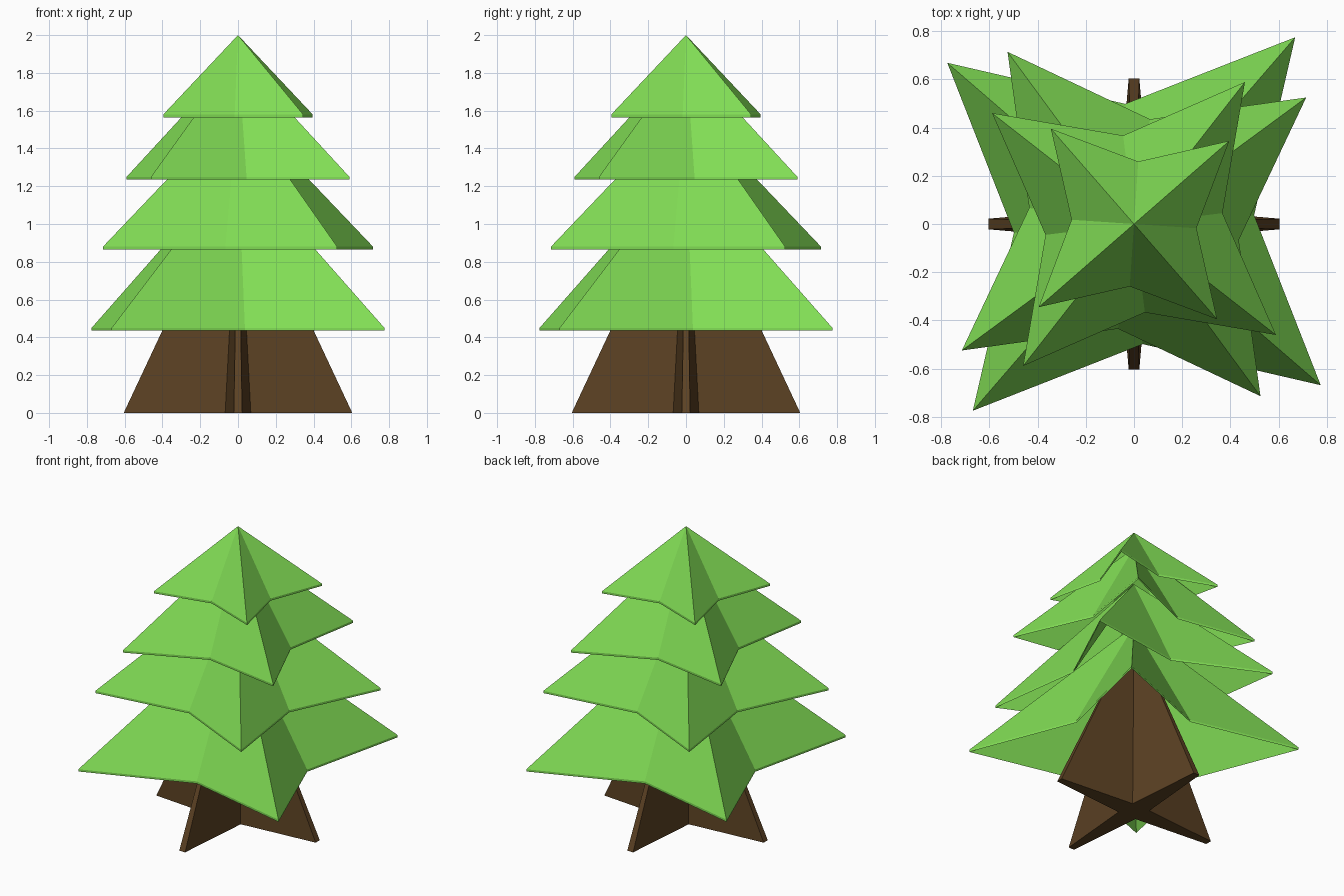
import bpy, bmesh
from math import sin, cos, radians

if "Cube" in bpy.data.objects:
    bpy.data.objects.remove(bpy.data.objects["Cube"])


def material(name, color):
    m = bpy.data.materials.new(name)
    m.diffuse_color = color
    m.use_nodes = True
    m.node_tree.nodes["Principled BSDF"].inputs["Base Color"].default_value = m.diffuse_color
    return m


def finish(name, bm, mat):
    bmesh.ops.recalc_face_normals(bm, faces=bm.faces)
    me = bpy.data.meshes.new(name)
    bm.to_mesh(me)
    bm.free()
    me.materials.append(mat)
    ob = bpy.data.objects.new(name, me)
    bpy.context.collection.objects.link(ob)
    return ob


def ring(bm, pts, z):
    return [bm.verts.new((x, y, z)) for x, y in pts]


def fan(bm, loop, apex_z):
    apex = bm.verts.new((0, 0, apex_z))
    for a, b in zip(loop, loop[1:] + loop[:1]):
        bm.faces.new((a, b, apex))


green = material("foliage_green", (0.22, 0.72, 0.09, 1))
brown = material("trunk_brown", (0.107, 0.054, 0.017, 1))
LIP = 0.015


# Foliage tier: hollow four-pointed star pyramid with a thin rim
def tier(name, z, apex, tip, valley, angle):
    pts = []
    for i in range(8):
        a = radians(angle + 45 * i)
        r = valley if i % 2 else tip
        pts.append((r * cos(a), r * sin(a)))
    bm = bmesh.new()
    low, high = ring(bm, pts, z), ring(bm, pts, z + LIP)
    for i in range(8):
        j = (i + 1) % 8
        bm.faces.new((low[i], low[j], high[j], high[i]))
    fan(bm, high, apex)
    fan(bm, low, apex - LIP)
    return finish(name, bm, green)


tier("foliage_bottom", 0.435, 1.33, 1.024, 0.50, 49.2)
tier("foliage_lower_middle", 0.865, 1.63, 0.887, 0.44, 36.3)
tier("foliage_upper_middle", 1.235, 1.89, 0.748, 0.37, 52.0)
tier("foliage_top", 1.565, 2.0, 0.525, 0.26, 41.1)

# Trunk: cross-shaped base with blunt legs, tapering to a point inside the foliage
pts = []
for i in range(4):
    c, s = round(cos(radians(90 * i))), round(sin(radians(90 * i)))
    for x, y in ((0.605, -0.022), (0.605, 0.022), (0.068, 0.068)):
        pts.append((x * c - y * s, x * s + y * c))
bm = bmesh.new()
base = ring(bm, pts, 0)
bm.faces.new(base)
fan(bm, base, 1.29)
finish("trunk", bm, brown)
